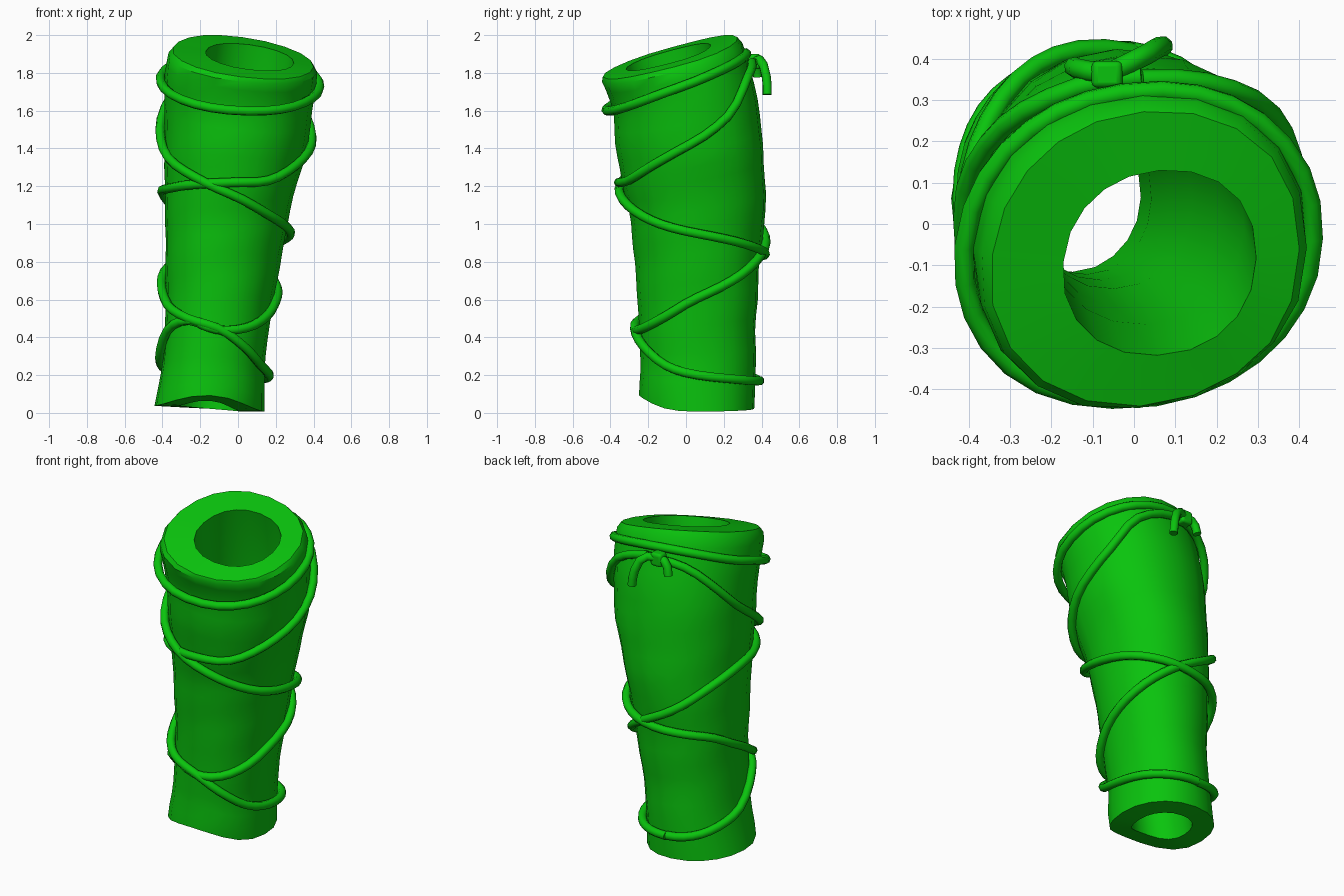
import bpy, bmesh, math
from math import sin, cos, radians, pi, copysign
from mathutils import Vector

if "Cube" in bpy.data.objects:
    bpy.data.objects.remove(bpy.data.objects["Cube"], do_unlink=True)

# One flat green for everything
green = bpy.data.materials.new("leaf_green")
green.use_nodes = True
green.diffuse_color = (0.003, 0.55, 0.004, 1)
green.node_tree.nodes["Principled BSDF"].inputs["Base Color"].default_value = green.diffuse_color

# Sleeve outline: height, x min, x max, y min, y max
OUTLINE = [
    (0.0, -.45, .14, -.23, .36), (.1, -.43, .14, -.25, .365), (.25, -.4, .14, -.24, .37),
    (.45, -.385, .165, -.25, .365), (.6, -.38, .19, -.255, .38), (.8, -.385, .225, -.27, .39),
    (1.05, -.385, .27, -.3, .42), (1.2, -.385, .31, -.335, .42), (1.4, -.39, .37, -.37, .41),
    (1.6, -.39, .39, -.385, .39), (1.7, -.39, .41, -.42, .37), (1.78, -.39, .42, -.458, .35),
    (1.9, -.37, .41, -.458, .32), (2.02, -.33, .38, -.458, .275)]


def rounded(v):
    """Fills out the diagonals of an ellipse a little."""
    return copysign(abs(v) ** .93, v)


def surface(angle, z, scale=1.0, offset=0.0):
    """Point of the slightly creased sleeve wall at an angle and height."""
    zc = min(max(z, 0.0), 2.02)
    for low, high in zip(OUTLINE, OUTLINE[1:]):
        if zc <= high[0]:
            break
    f = (zc - low[0]) / (high[0] - low[0])
    x0, x1, y0, y1 = [a + (b - a) * f for a, b in zip(low[1:], high[1:])]
    crease = 1 + sin(pi * zc / 2) * (.006 * sin(3 * angle + 9 * z) + .006 * sin(2 * angle - 23 * z))
    crease += .02 * sin(2 * angle)
    rx = (x1 - x0) / 2 * crease * scale + offset
    ry = (y1 - y0) / 2 * crease * scale + offset
    return Vector(((x0 + x1) / 2 + rx * rounded(cos(angle)), (y0 + y1) / 2 + ry * rounded(sin(angle)), z))


def top_edge(angle, scale):
    return 1.884 + scale * (.105 * sin(angle) - .052 * cos(angle))


def bottom_edge(angle, scale):
    return .022 - .015 * cos(angle) + .07 * scale * max(0, -sin(angle)) ** 3


def finish(obj):
    obj.data.materials.append(green)
    bpy.ops.object.select_all(action='DESELECT')
    bpy.context.view_layer.objects.active = obj
    obj.select_set(True)


# Thick sleeve: outer wall, tilted top rim, inner wall, bottom rim
def build_sleeve(sides=20, rows=24):
    rings = []
    angles = [2 * pi * i / sides for i in range(sides)]

    def ring(level, scale, edge_scale, shift=0.0):
        row = []
        for a in angles:
            low, high = bottom_edge(a, edge_scale), top_edge(a, edge_scale)
            row.append(surface(a, low + (high - low) * level, scale) + Vector((shift, -shift / 2, 0)))
        rings.append(row)

    for k in range(rows):
        ring(k / rows, 1.0, 1.0)
    ring(.985, 1.0, 1.0)
    ring(1.0, .96, 1.0)
    ring(1.0, .6, .62, .04)
    for k in range(5, 0, -1):
        ring(k / 6, .58 + .03 * k / 6, .6, .04 * k / 6)
    ring(0.0, .58, .6)

    bm = bmesh.new()
    grid = [[bm.verts.new(p) for p in row] for row in rings]
    for j, row in enumerate(grid):
        above = grid[(j + 1) % len(grid)]
        for i in range(sides):
            n = (i + 1) % sides
            bm.faces.new((row[i], row[n], above[n], above[i]))
    bmesh.ops.recalc_face_normals(bm, faces=bm.faces)
    mesh = bpy.data.meshes.new("sleeve")
    bm.to_mesh(mesh)
    bm.free()
    obj = bpy.data.objects.new("sleeve", mesh)
    bpy.context.collection.objects.link(obj)
    finish(obj)
    bpy.ops.object.shade_smooth_by_angle(angle=radians(35))


def cord(name, points, radius=.025, closed=False):
    curve = bpy.data.curves.new(name, 'CURVE')
    curve.dimensions = '3D'
    curve.bevel_depth = radius
    curve.bevel_resolution = 2
    curve.use_fill_caps = True
    spline = curve.splines.new('POLY')
    spline.points.add(len(points) - 1)
    for target, p in zip(spline.points, points):
        target.co = (*p, 1)
    spline.use_cyclic_u = closed
    obj = bpy.data.objects.new(name, curve)
    bpy.context.collection.objects.link(obj)
    finish(obj)
    bpy.ops.object.convert(target='MESH')
    bpy.ops.object.shade_smooth_by_angle(angle=radians(65))


def wrap(heights, direction, offset, start=90):
    """Winding path; heights are given every 30 degrees, smoothed between."""
    path = []
    last = len(heights) - 1
    for k in range(last):
        a, b, c, d = [heights[min(max(k + s, 0), last)] for s in (-1, 0, 1, 2)]
        for t in (0, 1 / 3, 2 / 3):
            z = b + .5 * t * (c - a + t * (2 * a - 5 * b + 4 * c - d + t * (3 * (b - c) + d - a)))
            path.append(surface(radians(start + direction * 30 * (k + t)), z, 1, offset))
    path.append(surface(radians(start + direction * 30 * last), heights[-1], 1, offset))
    return path


build_sleeve()

# Cord loop below the top rim
loop = [radians(12 * i) for i in range(30)]
cord("top_loop", [surface(a, 1.752 + .152 * sin(a) - .028 * cos(a), 1, .02 - .018 * sin(a)) for a in loop],
     closed=True)

# Two cords that wind down opposite ways from the knot and meet at the back
cord("winding_cord_left", wrap(
    [1.855, 1.82, 1.68, 1.5, 1.35, 1.25, 1.16, 1.07, 1.0, .95, .91, .87, .84,
     .82, .78, .68, .57, .5, .45, .35, .25, .2, .18, .17, .17], 1, .024))
cord("winding_cord_right", wrap(
    [1.855, 1.77, 1.57, 1.42, 1.31, 1.23, 1.22, 1.21, 1.19, 1.17, 1.1, 1.0, .9,
     .8, .7, .61, .51, .45, .44, .49, .44, .29, .23, .19, .17], -1, .018))

# Knot with two hanging ends
bpy.ops.mesh.primitive_cube_add(size=1, location=(-.065, .362, 1.86))
knot = bpy.context.object
knot.name = "knot"
knot.scale = (.075, .065, .08)
bevel = knot.modifiers.new("rounding", 'BEVEL')
bevel.width = .2
bevel.segments = 3
finish(knot)
bpy.ops.object.shade_smooth_by_angle(angle=radians(65))
cord("long_end", [(-.05, .37, 1.865), (-.01, .39, 1.87), (.03, .41, 1.84),
                  (.055, .425, 1.78), (.065, .43, 1.73), (.07, .43, 1.685)])
cord("short_end", [(-.08, .365, 1.865), (-.11, .37, 1.86), (-.135, .375, 1.83), (-.145, .38, 1.78)])
